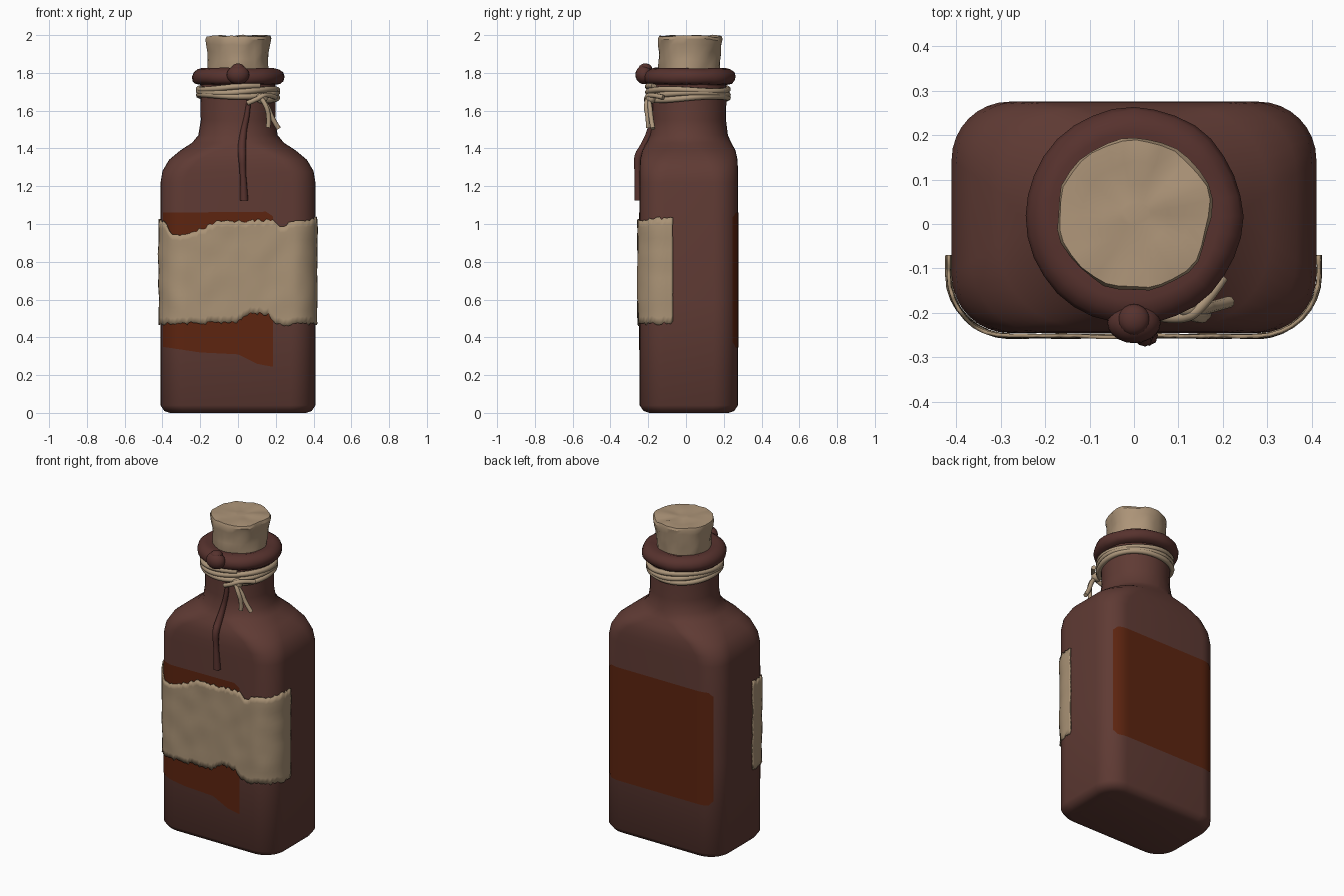
import bpy, bmesh, math, random
from mathutils import Vector, noise

random.seed(4)
if "Cube" in bpy.data.objects:
    bpy.data.objects.remove(bpy.data.objects["Cube"])

HX, HY, R, CY = 0.41, 0.26, 0.13, 0.015   # body half width, half depth, corner, centre


def material(name, color):
    m = bpy.data.materials.new(name)
    m.use_nodes = True
    m.diffuse_color = (*color, 1)
    m.node_tree.nodes["Principled BSDF"].inputs["Base Color"].default_value = (*color, 1)
    return m


GLASS = material("brown glass", (0.115, 0.043, 0.034))
WAX = material("dark wax", (0.095, 0.032, 0.027))
PAINT = material("rust paint", (0.11, 0.018, 0.005))
PAPER = material("old paper", (0.40, 0.29, 0.18))
CORK = material("cork", (0.42, 0.30, 0.19))
TWINE = material("twine", (0.42, 0.31, 0.20))


def finish(name, bm, mat, angle=40):
    bmesh.ops.recalc_face_normals(bm, faces=bm.faces[:])
    me = bpy.data.meshes.new(name)
    bm.to_mesh(me)
    bm.free()
    me.materials.append(mat)
    me.shade_smooth()
    me.set_sharp_from_angle(angle=math.radians(angle))
    ob = bpy.data.objects.new(name, me)
    bpy.context.collection.objects.link(ob)
    return ob


def corner(cx, cy, r, start, n=8):
    """Points of a quarter arc."""
    return [(cx + r * math.cos(start + i / n * math.pi / 2),
             cy + r * math.sin(start + i / n * math.pi / 2)) for i in range(n + 1)]


def loft(name, rows, mat, cy=CY, jitter=0.0, angle=40):
    """Skin rounded-rectangle sections given as (z, half x, half y, corner)."""
    bm = bmesh.new()
    rings = []
    for z, hx, hy, r in rows:
        r = min(r, hx, hy)
        pts = []
        for q, (sx, sy) in enumerate([(1, 1), (-1, 1), (-1, -1), (1, -1)]):
            pts += corner(sx * (hx - r), sy * (hy - r), r, q * math.pi / 2)
        rings.append([bm.verts.new((x, y + cy, z)) for x, y in pts])
    n = len(rings[0])
    for a, b in zip(rings, rings[1:]):
        for i in range(n):
            j = (i + 1) % n
            bm.faces.new((a[i], a[j], b[j], b[i]))
    bm.faces.new(rings[0])
    bm.faces.new(rings[-1])
    bmesh.ops.remove_doubles(bm, verts=bm.verts[:], dist=0.0005)
    for v in bm.verts:
        if jitter:
            v.co += noise.noise_vector(v.co * 14) * jitter
    return finish(name, bm, mat, angle)


def ramp(keys, x):
    """Piecewise linear height."""
    if x <= keys[0][0]:
        return keys[0][1]
    for (a, p), (b, q) in zip(keys, keys[1:]):
        if x <= b:
            return p + (q - p) * (x - a) / (b - a)
    return keys[-1][1]


def wrap(name, mat, offset, x0, x1, bottom, top, side=-1, ragged=0.0, rows=10, tail=0.02):
    """Thin sheet following the front (side -1) or back of the body."""
    cx, cy = HX - R, -(HY - R)
    path = [(-HX - offset, cy + tail)]
    path += corner(-cx, cy, R + offset, math.pi)
    path += corner(cx, cy, R + offset, 1.5 * math.pi)
    path += [(HX + offset, cy + tail)]
    dense = []
    for a, b in zip(path, path[1:]):
        a, b = Vector(a), Vector(b)
        steps = max(1, round((b - a).length / 0.012))
        dense += [a.lerp(b, i / steps) for i in range(steps)]
    dense.append(Vector(path[-1]))
    dense = [p for p in dense if x0 <= p.x <= x1]
    bm = bmesh.new()
    cols = []
    for p in dense:
        lo = ramp(bottom, p.x) + random.uniform(-1, 1) * ragged
        hi = ramp(top, p.x) + random.uniform(-1, 1) * ragged
        col = []
        for k in range(rows + 1):
            z = lo + (hi - lo) * k / rows
            bump = 1.0
            if ragged:
                bump += 0.016 * noise.noise(Vector((p.x * 9, z * 9, 2))) 
            col.append(bm.verts.new((p.x * bump, -side * p.y * bump + CY, z)))
        cols.append(col)
    for a, b in zip(cols, cols[1:]):
        for k in range(rows):
            bm.faces.new((a[k], b[k], b[k + 1], a[k + 1]))
    ob = finish(name, bm, mat)
    if ragged:
        mod = ob.modifiers.new("thickness", "SOLIDIFY")
        mod.thickness = 0.008
        mod.offset = 0
    return ob


def tube(name, pts, radius, mat, radii=None, smooth=True):
    """Round strand along a path, stored as a mesh."""
    cu = bpy.data.curves.new(name, "CURVE")
    cu.dimensions = "3D"
    cu.bevel_depth = radius
    cu.bevel_resolution = 2
    cu.use_fill_caps = True
    sp = cu.splines.new("NURBS" if smooth else "POLY")
    sp.points.add(len(pts) - 1)
    for i, (p, c) in enumerate(zip(sp.points, pts)):
        p.co = (*c, 1)
        p.radius = radii[i] if radii else 1
    if smooth:
        sp.use_endpoint_u = True
        sp.order_u = 3
    tmp = bpy.data.objects.new(name + "_path", cu)
    bpy.context.collection.objects.link(tmp)
    bm = bmesh.new()
    bm.from_mesh(tmp.to_mesh())
    tmp.to_mesh_clear()
    bpy.data.objects.remove(tmp)
    return finish(name, bm, mat, 60)


def ball(name, loc, scale, mat):
    bm = bmesh.new()
    bmesh.ops.create_uvsphere(bm, u_segments=20, v_segments=12, radius=1)
    for v in bm.verts:
        v.co = Vector(v.co[i] * scale[i] + loc[i] for i in range(3))
    return finish(name, bm, mat, 60)


# Bottle with rounded base, square shoulders and round neck
loft("bottle", [
    (0, 0.36, 0.21, 0.1), (0.01, 0.39, 0.24, 0.12), (0.04, HX, HY, R),
    (0.6, HX, HY, R), (1.22, HX, HY, R), (1.28, 0.40, HY, 0.14), (1.34, 0.365, 0.258, 0.16),
    (1.39, 0.305, 0.247, 0.19), (1.43, 0.243, 0.225, 0.21), (1.47, 0.21, 0.207, 0.21),
    (1.55, 0.197, 0.197, 0.2), (1.76, 0.2, 0.2, 0.2)], GLASS)

# Wax lip and stopper
lip = [(1.735, 0.19), (1.742, 0.225), (1.757, 0.24), (1.78, 0.244), (1.803, 0.236),
       (1.818, 0.215), (1.825, 0.19), (1.815, 0.15)]
loft("wax_lip", [(z, r, r, r) for z, r in lip], WAX, 0.018, 0.004)
plug = [(1.79, 0.155), (1.83, 0.16), (1.87, 0.161), (1.91, 0.165), (1.95, 0.17), (1.98, 0.174),
        (1.995, 0.168), (1.995, 0.12), (1.993, 0.07), (1.995, 0.03)]
loft("stopper", [(z, r, r, r) for z, r in plug], CORK, 0.02, 0.012, 30)

# Wax blob on the lip and the run down the front
ball("wax_blob", (0, -0.222, 1.79), (0.06, 0.046, 0.05), WAX)
ball("wax_blob_tip", (0, -0.215, 1.825), (0.035, 0.035, 0.025), WAX)
tube("wax_drip", [(0.06, -0.185, 1.68), (0.05, -0.185, 1.58), (0.03, -0.185, 1.5),
                  (0.02, -0.22, 1.41), (0.022, -0.256, 1.36), (0.025, -0.257, 1.28),
                  (0.03, -0.255, 1.2), (0.032, -0.252, 1.125)],
     0.02, WAX, [0.5, 0.7, 0.8, 1.1, 1.1, 0.8, 0.9, 1.1])

# Rust paint panels
wrap("front_paint", PAINT, 0.003, -0.402, 0.185,
     [(-0.4, 0.35), (-0.2, 0.32), (0.0, 0.31), (0.1, 0.26), (0.18, 0.245)],
     [(-0.4, 1.06), (0.15, 1.065), (0.185, 1.04)])
wrap("back_paint", PAINT, 0.003, -0.37, 0.37,
     [(-0.37, 0.38), (-0.34, 0.345), (0.34, 0.345), (0.37, 0.38)],
     [(-0.37, 1.03), (-0.34, 1.06), (0.34, 1.06), (0.37, 1.03)], side=1)

# Torn paper label wrapped around the front
wrap("paper_label", PAPER, 0.007, -1, 1,
     [(-0.41, 0.47), (0.0, 0.48), (0.06, 0.53), (0.16, 0.52), (0.21, 0.465), (0.41, 0.475)],
     [(-0.41, 1.02), (-0.38, 1.0), (-0.35, 0.935), (-0.2, 0.97), (-0.12, 1.01),
      (0.18, 1.02), (0.22, 0.99), (0.3, 1.01), (0.41, 1.03)],
     ragged=0.009, rows=16, tail=0.045)

# Twine wound around the neck
coil = []
for i in range(121):
    a = i / 40 * math.tau - 1.0
    coil.append((0.208 * math.cos(a), 0.01 + 0.212 * math.sin(a),
                 1.663 + 0.062 * i / 120 + 0.008 * math.sin(2 * a + i / 30)))
tube("twine_coil", coil, 0.016, TWINE)
ball("twine_knot", (0.125, -0.185, 1.665), (0.032, 0.028, 0.028), TWINE)
strands = [
    [(0.12, -0.2, 1.67), (0.16, -0.19, 1.62), (0.18, -0.185, 1.56), (0.215, -0.175, 1.505)],
    [(0.12, -0.2, 1.67), (0.15, -0.215, 1.63), (0.165, -0.2, 1.56), (0.16, -0.2, 1.51)],
    [(0.05, -0.205, 1.64), (0.1, -0.215, 1.66), (0.15, -0.195, 1.69), (0.2, -0.12, 1.67)]]
for n, pts in enumerate(strands):
    tube(f"twine_strand_{n + 1}", pts, 0.013, TWINE)
